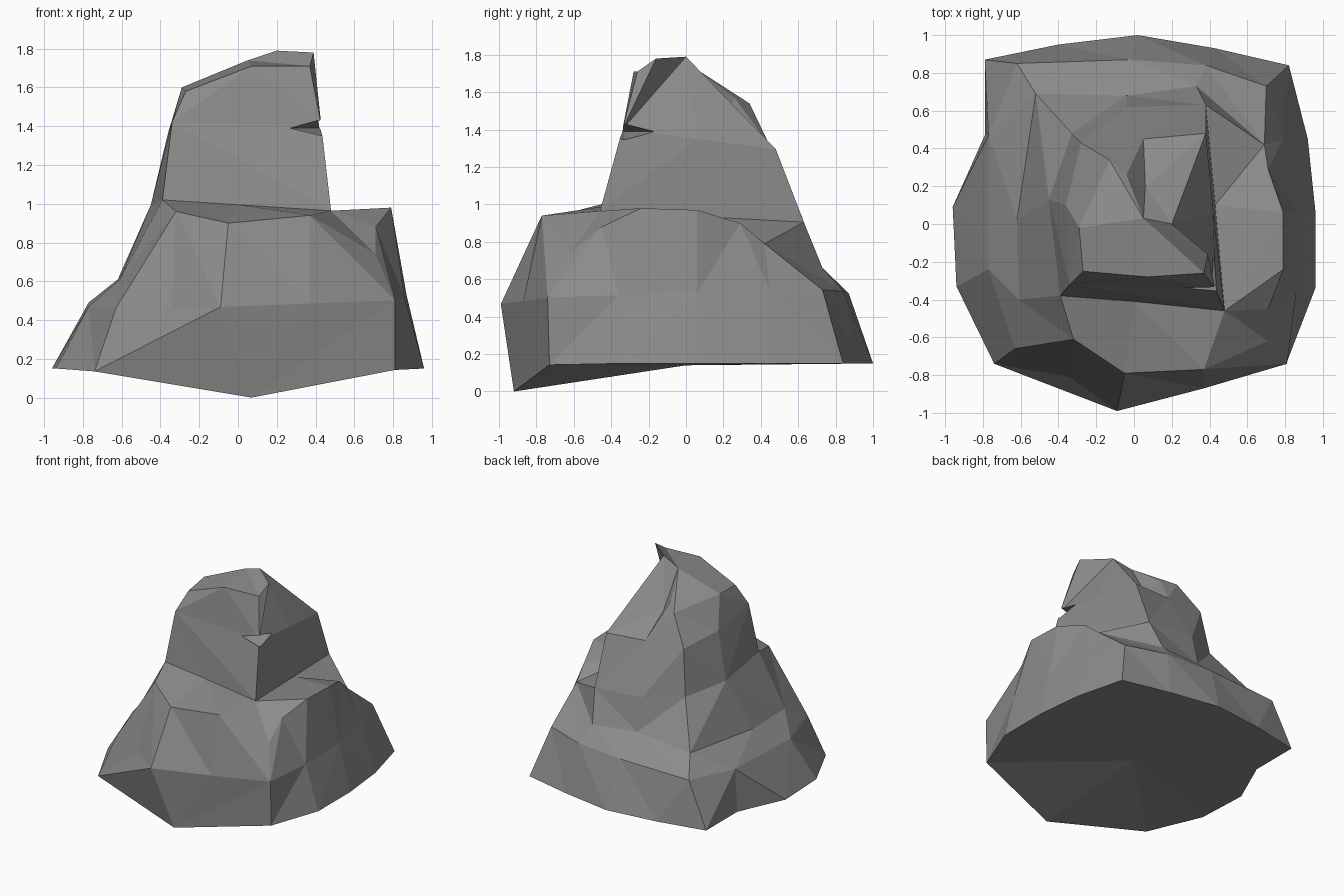
import bpy, bmesh, math
from mathutils import Vector

if "Cube" in bpy.data.objects:
    bpy.data.objects.remove(bpy.data.objects["Cube"])

grey = bpy.data.materials.new("stone grey")
grey.diffuse_color = (0.26, 0.26, 0.26, 1)
grey.use_nodes = True
grey.node_tree.nodes["Principled BSDF"].inputs["Base Color"].default_value = grey.diffuse_color


def tilted(points, z, zx, zy):
    """Lay a flat outline on a sloping plane."""
    return [(x, y, z + zx * x + zy * y) for x, y in points]


# Ground outline, dipping down at the front
base = [(.96, .07), (.92, .45), (.82, .84), (.43, .93), (.02, 1), (-.4, .95), (-.79, .87),
        (-.79, .47), (-.96, .09), (-.94, -.33), (-.74, -.74), (.07, -.92), (.81, -.73), (.96, -.34)]
base = [(x, y, max(0, min(.15, .75 * (y + .92)))) for x, y in base]

# Low ledge
ledge = tilted([(.86, -.36), (.87, .06), (.79, .45), (.70, .73), (.38, .84), (-.02, .87),
                (-.62, .85), (-.77, .47), (-.77, -.24), (-.63, -.66), (-.34, -.81),
                (-.09, -.99), (.37, -.87), (.81, -.74)], .5, .03, .03)

# Broken shelf: high at front and right, low at back and left
shelf = [(.79, -.24, .98), (.79, .06, .97), (.71, .29, .9), (.69, .42, .79), (.33, .73, .66),
         (-.04, .68, .68), (-.52, .69, .64), (-.62, .02, .61), (-.61, -.4, .61), (-.32, -.61, .96),
         (-.05, -.79, .9), (.37, -.77, .94), (.71, -.62, .74), (.71, -.45, .88)]

# Foot and shoulder of the pinnacle
foot = tilted([(.48, -.46), (.43, .1), (.38, .63), (-.04, .62), (-.33, .48),
               (-.45, .13), (-.39, -.38), (0, -.41)], .97, -.07, -.06)
shoulder = tilted([(.43, -.34), (.42, .06), (.38, .48), (.05, .45), (-.28, .43),
                   (-.36, .1), (-.34, -.32)], 1.37, -.03, -.13)

# Crown
crown = [(.39, -.16, 1.78), (.2, .0, 1.79), (.06, .2, 1.46), (-.04, .26, 1.57), (-.13, .34, 1.54),
         (-.29, -.02, 1.6), (-.27, -.25, 1.58), (.07, -.28, 1.71), (.37, -.26, 1.71)]


def angle(p):
    return math.atan2(p[1], p[0])


def add_ring(bm, points):
    return [bm.verts.new(p) for p in sorted(points, key=angle)]


def bridge(bm, a, b):
    """Join two outlines with triangles, walking round by angle."""
    def turn(ring, k):
        return angle(ring[k % len(ring)].co) + 2 * math.pi * (k // len(ring))
    i = j = 0
    while i < len(a) or j < len(b):
        va, vb = a[i % len(a)], b[j % len(b)]
        if j == len(b) or (i < len(a) and turn(a, i + 1) <= turn(b, j + 1)):
            i += 1
            bm.faces.new((va, a[i % len(a)], vb))
        else:
            j += 1
            bm.faces.new((va, b[j % len(b)], vb))


def cap(bm, ring, centre):
    c = bm.verts.new(centre)
    for k, v in enumerate(ring):
        bm.faces.new((v, ring[(k + 1) % len(ring)], c))


def make_object(name, bm):
    bmesh.ops.recalc_face_normals(bm, faces=bm.faces)
    mesh = bpy.data.meshes.new(name)
    bm.to_mesh(mesh)
    bm.free()
    mesh.materials.append(grey)
    ob = bpy.data.objects.new(name, mesh)
    bpy.context.collection.objects.link(ob)
    return ob


# Rock body
bm = bmesh.new()
rings = [add_ring(bm, r) for r in (base, ledge, shelf, foot, shoulder, crown)]
for low, high in zip(rings, rings[1:]):
    bridge(bm, low, high)
cap(bm, rings[0], (0, 0, .14))
cap(bm, rings[-1], (.05, .03, 1.74))
rock = make_object("rock", bm)

# Small cleft cut into the pinnacle's front right corner
bm = bmesh.new()
bmesh.ops.create_uvsphere(bm, u_segments=4, v_segments=2, radius=1)
bmesh.ops.scale(bm, vec=Vector((.17, .17, .045)), verts=bm.verts)
bmesh.ops.translate(bm, vec=Vector((.43, -.33, 1.39)), verts=bm.verts)
cutter = make_object("cleft_cutter", bm)
cutter.hide_render = True
cut = rock.modifiers.new("cleft", 'BOOLEAN')
cut.operation = 'DIFFERENCE'
cut.solver = 'EXACT'
cut.object = cutter
bpy.context.view_layer.objects.active = rock
bpy.ops.object.modifier_apply(modifier="cleft")
bpy.data.objects.remove(cutter)
